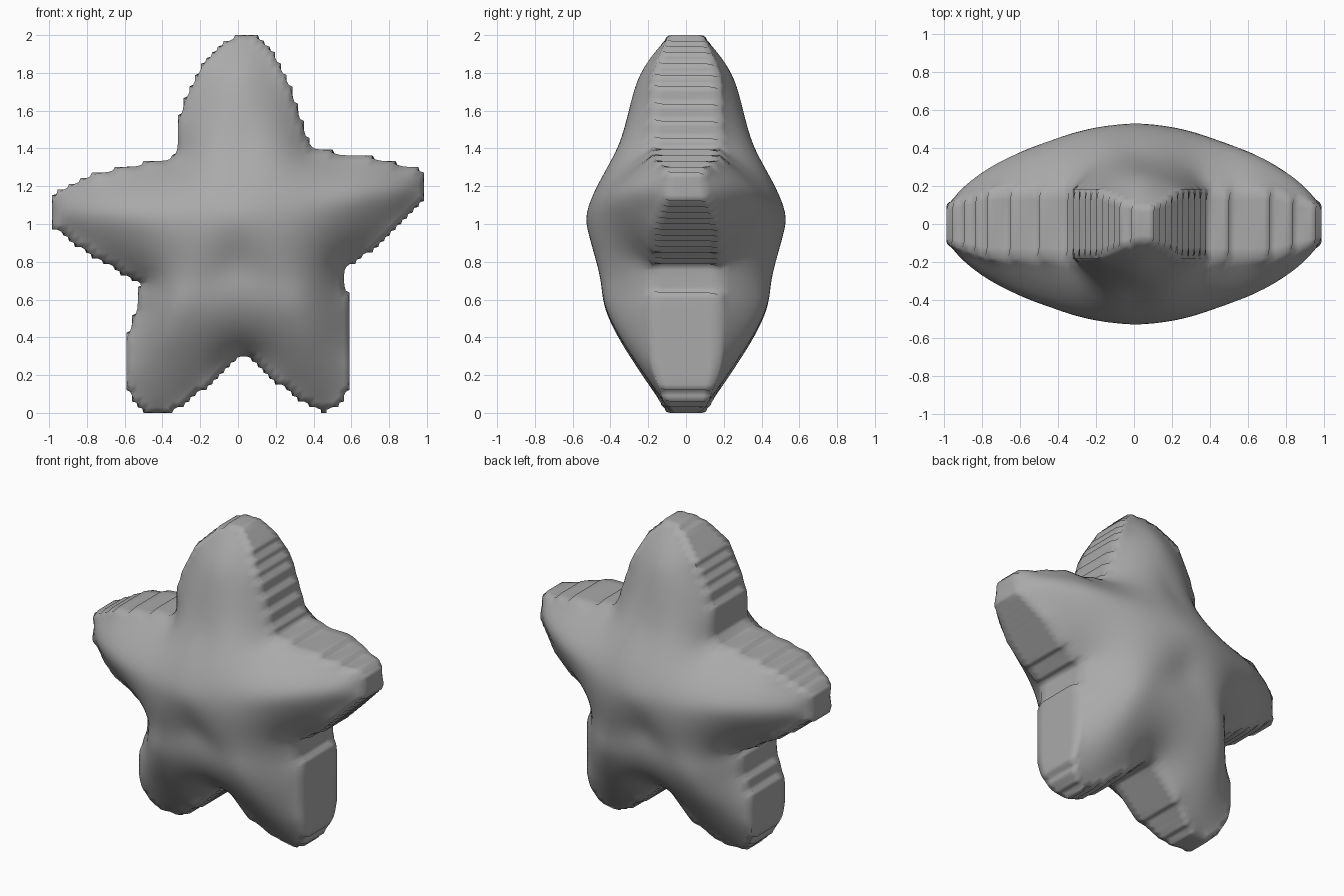
import bpy
import bmesh
import math
from mathutils import Vector

default_cube = bpy.data.objects.get("Cube")
if default_cube:
    bpy.data.objects.remove(default_cube, do_unlink=True)

COLS, ROWS = 65, 66
CELL = 2 / ROWS
WALL = 0.18        # half thickness of the rim
TIP_WALL = 0.08    # half thickness of the rim at the five tips
PUFF = 3.0         # how strongly the surface bulges between ridges

# Outline of the star, clockwise from the top (x, z)
outline = [
    (0, 2.01), (.09, 2.01), (.17, 1.92), (.28, 1.7), (.37, 1.45), (.37, 1.39),
    (.6, 1.37), (.8, 1.33), (1, 1.27), (1, 1.17), (.85, .99), (.75, .89),
    (.57, .78), (.57, .65), (.6, .65), (.6, .16), (.52, .03), (.45, .01),
    (.37, .05), (.25, .13), (.06, .29), (0, .29), (-.17, .14), (-.3, .04),
    (-.39, -.01), (-.46, -.01), (-.55, .05), (-.6, .17), (-.6, .35),
    (-.54, .53), (-.51, .69), (-.75, .82), (-.88, .91), (-1, 1), (-1, 1.15),
    (-.8, 1.25), (-.6, 1.3), (-.33, 1.35), (-.33, 1.52), (-.2, 1.83),
]

# Crest of each limb, from the centre outwards (x, z, half thickness)
centre = (0, 1.03, .53)
waist = (0, .78, .42)
ridges = [
    [centre, (.02, 1.2, .46), (.02, 1.4, .33), (.03, 1.8, .245), (.05, 1.93, .15)],
    [centre, (.3, 1.1, .47), (.6, 1.16, .385), (.8, 1.19, .29), (.94, 1.22, .18)],
    [centre, (-.3, 1.07, .47), (-.6, 1.07, .385), (-.8, 1.07, .29), (-.94, 1.07, .18)],
    [centre, (0, .92, .49), waist],
    [waist, (.32, .6, .43), (.38, .46, .37), (.42, .3, .27), (.45, .1, .14)],
    [waist, (-.32, .6, .43), (-.38, .46, .37), (-.42, .3, .27), (-.43, .1, .14)],
]
tips = [(.05, 2), (.98, 1.22), (-.98, 1.07), (.45, 0), (-.43, 0)]


def inside(x, z):
    """Even-odd test against the outline."""
    hit = False
    for (ax, az), (bx, bz) in zip(outline, outline[1:] + outline[:1]):
        if (az > z) != (bz > z) and x < ax + (z - az) * (bx - ax) / (bz - az):
            hit = not hit
    return hit


def grid_point(key):
    return Vector(((key[0] - COLS / 2) * CELL, key[1] * CELL))


def corners(cell):
    i, j = cell
    return [(i, j), (i + 1, j), (i + 1, j + 1), (i, j + 1)]


def around(key):
    i, j = key
    return [(i + 1, j), (i - 1, j), (i, j + 1), (i, j - 1)]


# Stepped silhouette: grid cells that lie within the outline
cells = set()
for i in range(COLS):
    for j in range(ROWS):
        p = grid_point((i + .5, j + .5))
        if inside(p.x, p.y):
            cells.add((i, j))
points = {key for cell in cells for key in corners(cell)}

# Rim edges belong to one cell only
rim_edges = []
for i, j in cells:
    a, b, c, d = corners((i, j))
    for edge, other in (((a, b), (i, j - 1)), ((b, c), (i + 1, j)),
                        ((c, d), (i, j + 1)), ((d, a), (i - 1, j))):
        if other not in cells:
            rim_edges.append(edge)
rim_links = {}
for a, b in rim_edges:
    rim_links.setdefault(a, []).append(b)
    rim_links.setdefault(b, []).append(a)

# Fixed heights along the rim and the crests
height = {key: .3 for key in points}
for key in rim_links:
    reach = min((grid_point(key) - Vector(t)).length for t in tips)
    height[key] = min(WALL, TIP_WALL + .35 * reach)
fixed = set(rim_links)
for ridge in ridges:
    for start, end in zip(ridge, ridge[1:]):
        for step in range(31):
            x, z, h = Vector(start).lerp(Vector(end), step / 30)
            key = (round(x / CELL + COLS / 2), round(z / CELL))
            if key in points and key not in rim_links:
                height[key] = h + .02
                fixed.add(key)

# Stretch a taut, inflated skin between rim and crests, then soften it
free = [key for key in points if key not in fixed]
for _ in range(300):
    for key in free:
        height[key] = (sum(height[n] for n in around(key)) + PUFF * CELL ** 2) / 4
inner = [key for key in points if key not in rim_links]
for _ in range(12):
    soft = {k: (height[k] + sum(height[n] for n in around(k)) / 4) / 2 for k in inner}
    height.update(soft)

# Round off the steps where the rim meets the puffed faces
place = {key: grid_point(key) for key in points}
for _ in range(3):
    moved = {}
    for key in points:
        near = rim_links.get(key) or around(key)
        mean = sum((place[n] for n in near), Vector((0, 0))) / len(near)
        moved[key] = (place[key] + mean) / 2
    place = moved

# Front skin, back skin and the stepped rim between them
bm = bmesh.new()
skins, rims = {}, {}
for side in (-1, 1):
    skins[side] = {k: bm.verts.new((place[k].x, side * height[k], place[k].y))
                   for k in points}
    rims[side] = {}
    for k in rim_links:
        p = grid_point(k)
        rims[side][k] = bm.verts.new((p.x, side * height[k] * .7, p.y))
    for cell in cells:
        loop = [skins[side][k] for k in corners(cell)]
        bm.faces.new(loop if side < 0 else loop[::-1])
layers = [skins[-1], rims[-1], rims[1], skins[1]]
for near, far in zip(layers, layers[1:]):
    for a, b in rim_edges:
        bm.faces.new((near[b], near[a], far[a], far[b]))
bmesh.ops.recalc_face_normals(bm, faces=bm.faces[:])

mesh = bpy.data.meshes.new("puffy_star")
bm.to_mesh(mesh)
bm.free()
star = bpy.data.objects.new("puffy_star", mesh)
bpy.context.collection.objects.link(star)

# Plain grey finish
grey = bpy.data.materials.new("mid_grey")
grey.use_nodes = True
colour = (.4, .4, .4, 1)
grey.diffuse_color = colour
grey.node_tree.nodes["Principled BSDF"].inputs["Base Color"].default_value = colour
mesh.materials.append(grey)

bpy.ops.object.select_all(action='DESELECT')
star.select_set(True)
bpy.context.view_layer.objects.active = star
bpy.ops.object.shade_smooth_by_angle(angle=math.radians(75))
